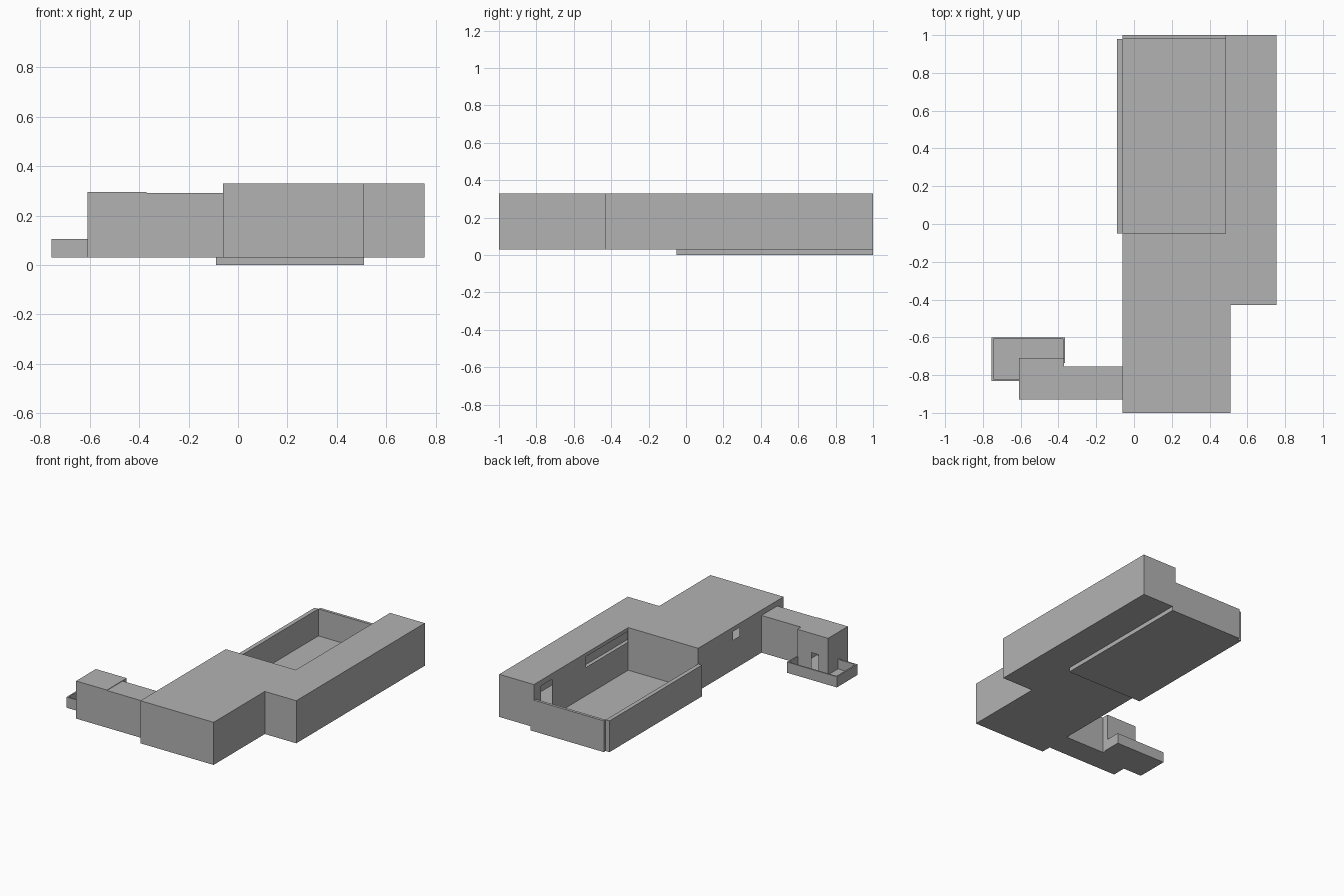
import bpy
import bmesh
from mathutils import Vector

cube = bpy.data.objects.get("Cube")
if cube:
    bpy.data.objects.remove(cube, do_unlink=True)

# One plain grey for the whole building
grey = bpy.data.materials.new("plain_grey")
grey.use_nodes = True
grey.diffuse_color = (0.45, 0.45, 0.45, 1)
grey.node_tree.nodes["Principled BSDF"].inputs["Base Color"].default_value = grey.diffuse_color


def cut_opening(bm, low, high):
    """Remove the wall area inside a box, slicing only the wall it passes through."""
    low, high = Vector(low), Vector(high)
    axis = min(range(3), key=lambda i: high[i] - low[i])
    normal = Vector([float(i == axis) for i in range(3)])

    def in_wall():
        return [f for f in bm.faces if abs(f.normal.dot(normal)) > 0.9
                and low[axis] <= f.calc_center_median()[axis] <= high[axis]]

    for i in range(3):
        if i == axis:
            continue
        direction = Vector([float(j == i) for j in range(3)])
        for point in (low, high):
            faces = in_wall()
            geom = faces + list({e for f in faces for e in f.edges}) \
                + list({v for f in faces for v in f.verts})
            bmesh.ops.bisect_plane(bm, geom=geom, plane_co=point, plane_no=direction)
            bm.normal_update()
    inside = [f for f in in_wall()
              if all(low[i] < f.calc_center_median()[i] < high[i] for i in range(3))]
    bmesh.ops.delete(bm, geom=inside, context="FACES")


def prism(name, outline, bottom, top, openings=()):
    """Extrude a floor plan upwards and cut its openings."""
    bm = bmesh.new()
    base = bm.faces.new([bm.verts.new((x, y, bottom)) for x, y in outline])
    result = bmesh.ops.extrude_face_region(bm, geom=[base], use_keep_orig=True)
    raised = [g for g in result["geom"] if isinstance(g, bmesh.types.BMVert)]
    bmesh.ops.translate(bm, verts=raised, vec=(0, 0, top - bottom))
    bmesh.ops.recalc_face_normals(bm, faces=bm.faces)
    bm.normal_update()
    for low, high in openings:
        cut_opening(bm, low, high)
    mesh = bpy.data.meshes.new(name)
    bm.to_mesh(mesh)
    bm.free()
    mesh.materials.append(grey)
    obj = bpy.data.objects.new(name, mesh)
    bpy.context.scene.collection.objects.link(obj)
    return obj


def box(name, x0, x1, y0, y1, bottom, top):
    return prism(name, [(x0, y0), (x1, y0), (x1, y1), (x0, y1)], bottom, top)


BASE, ROOF, PARAPET, RAIL = 0.03, 0.33, 0.22, 0.105

# Main building: hall plus long side range, with door, strip window and small window
prism("main_building",
      [(-0.06, -1), (0.51, -1), (0.51, -0.43), (0.755, -0.43),
       (0.755, 1), (0.485, 1), (0.485, -0.05), (-0.06, -0.05)],
      BASE, ROOF,
      [((0.48, 0.80, 0.035), (0.49, 0.92, 0.29)),
       ((0.48, -0.04, 0.23), (0.49, 0.42, 0.305)),
       ((-0.065, -0.51, 0.24), (-0.055, -0.44, 0.30))])

# Terrace floor and its parapets
box("terrace_floor", -0.09, 0.51, -0.05, 0.98, 0, BASE)
box("terrace_floor_edge", -0.06, 0.51, 0.98, 1, 0, BASE)
box("terrace_side_parapet", -0.09, -0.06, -0.05, 0.98, BASE, PARAPET)
box("terrace_back_parapet", -0.06, 0.485, 0.98, 1, BASE, PARAPET)

# Link corridor and end room with a balcony door
box("link_corridor", -0.37, -0.06, -0.93, -0.755, BASE, 0.292)
prism("end_room", [(-0.61, -0.93), (-0.37, -0.93), (-0.37, -0.71), (-0.61, -0.71)],
      BASE, 0.295, [((-0.535, -0.715, 0.04), (-0.48, -0.705, 0.16))])

# Balcony wrapping the corner of the end room
prism("balcony_floor",
      [(-0.755, -0.83), (-0.61, -0.83), (-0.61, -0.71), (-0.37, -0.71),
       (-0.37, -0.6), (-0.755, -0.6)], BASE, BASE + 0.008)
for name, x0, x1, y0, y1 in (
        ("back", -0.755, -0.365, -0.61, -0.6),
        ("outer", -0.755, -0.745, -0.82, -0.61),
        ("front", -0.755, -0.61, -0.83, -0.82),
        ("inner", -0.375, -0.365, -0.735, -0.61)):
    box("balcony_" + name + "_rail", x0, x1, y0, y1, BASE, RAIL)
